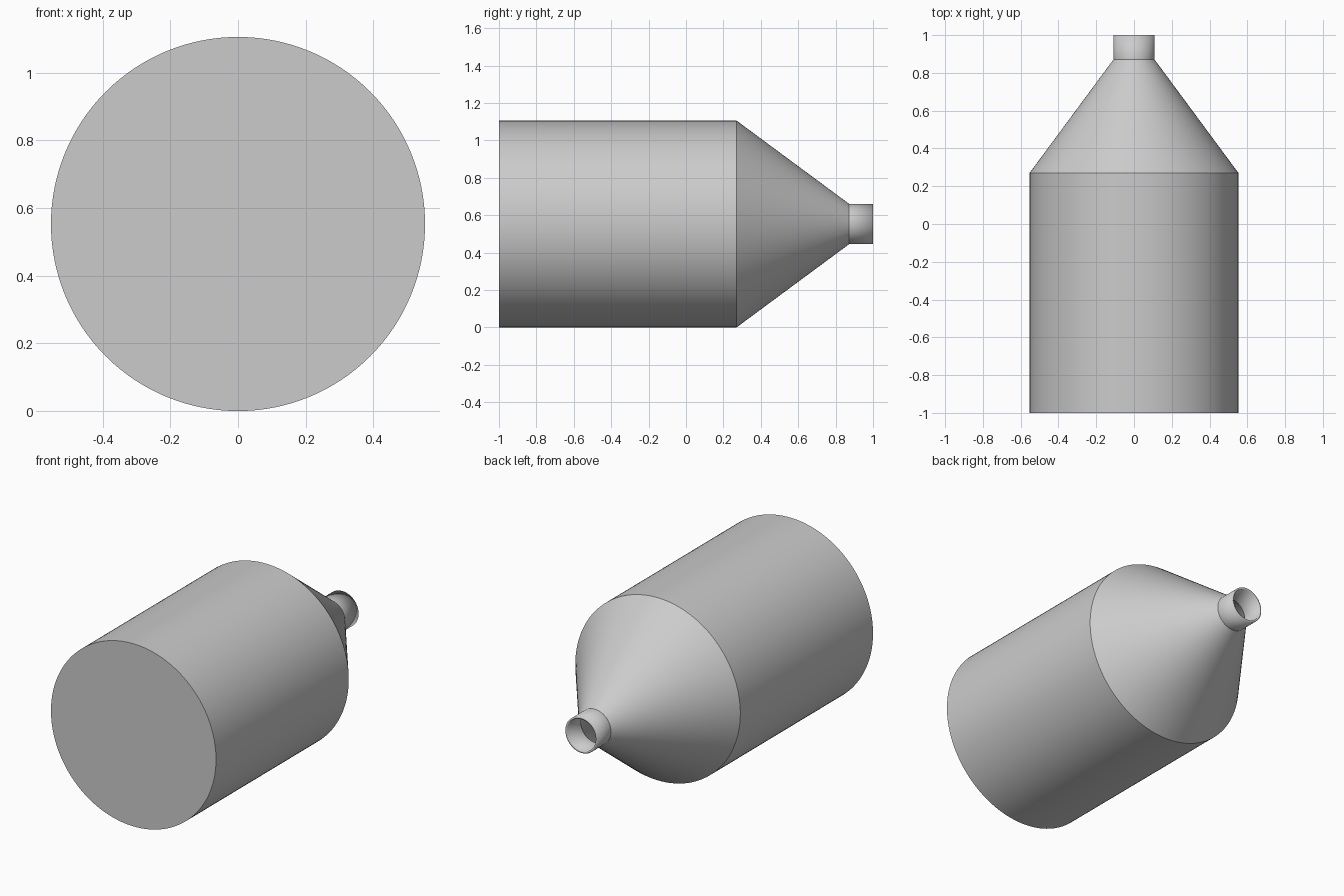
import bpy, bmesh, math

if "Cube" in bpy.data.objects:
    bpy.data.objects.remove(bpy.data.objects["Cube"])

SIDES = 128
RADIUS = 0.553
WALL = 0.012
# outer profile: (radius, y) from the flat base to the neck rim
PROFILE = [(RADIUS, -1.0), (RADIUS, 0.27), (0.108, 0.872), (0.108, 1.0)]

bm = bmesh.new()


def ring(r, y):
    return [bm.verts.new((r * math.cos(2 * math.pi * i / SIDES), y,
                          RADIUS + r * math.sin(2 * math.pi * i / SIDES)))
            for i in range(SIDES)]


# bottle skin: flat base, cylinder, cone and open neck
rings = [ring(r, y) for r, y in PROFILE]
bm.faces.new(rings[0])
for a, b in zip(rings, rings[1:]):
    for i in range(SIDES):
        j = (i + 1) % SIDES
        bm.faces.new((a[j], a[i], b[i], b[j]))
bmesh.ops.recalc_face_normals(bm, faces=bm.faces[:])
# make sure the base faces outwards (-y)
bm.faces.ensure_lookup_table()
bm.normal_update()
if bm.faces[0].normal.y > 0:
    bmesh.ops.reverse_faces(bm, faces=bm.faces[:])

mesh = bpy.data.meshes.new("bottle")
bm.to_mesh(mesh)
bm.free()
bottle = bpy.data.objects.new("bottle", mesh)
bpy.context.collection.objects.link(bottle)

# smooth round sides with crisp edges
bpy.context.view_layer.objects.active = bottle
bottle.select_set(True)
bpy.ops.object.shade_smooth_by_angle(angle=math.radians(30))

# thin wall inwards, leaving the neck open
solid = bottle.modifiers.new("wall", 'SOLIDIFY')
solid.thickness = WALL
solid.offset = -1
solid.use_even_offset = True
